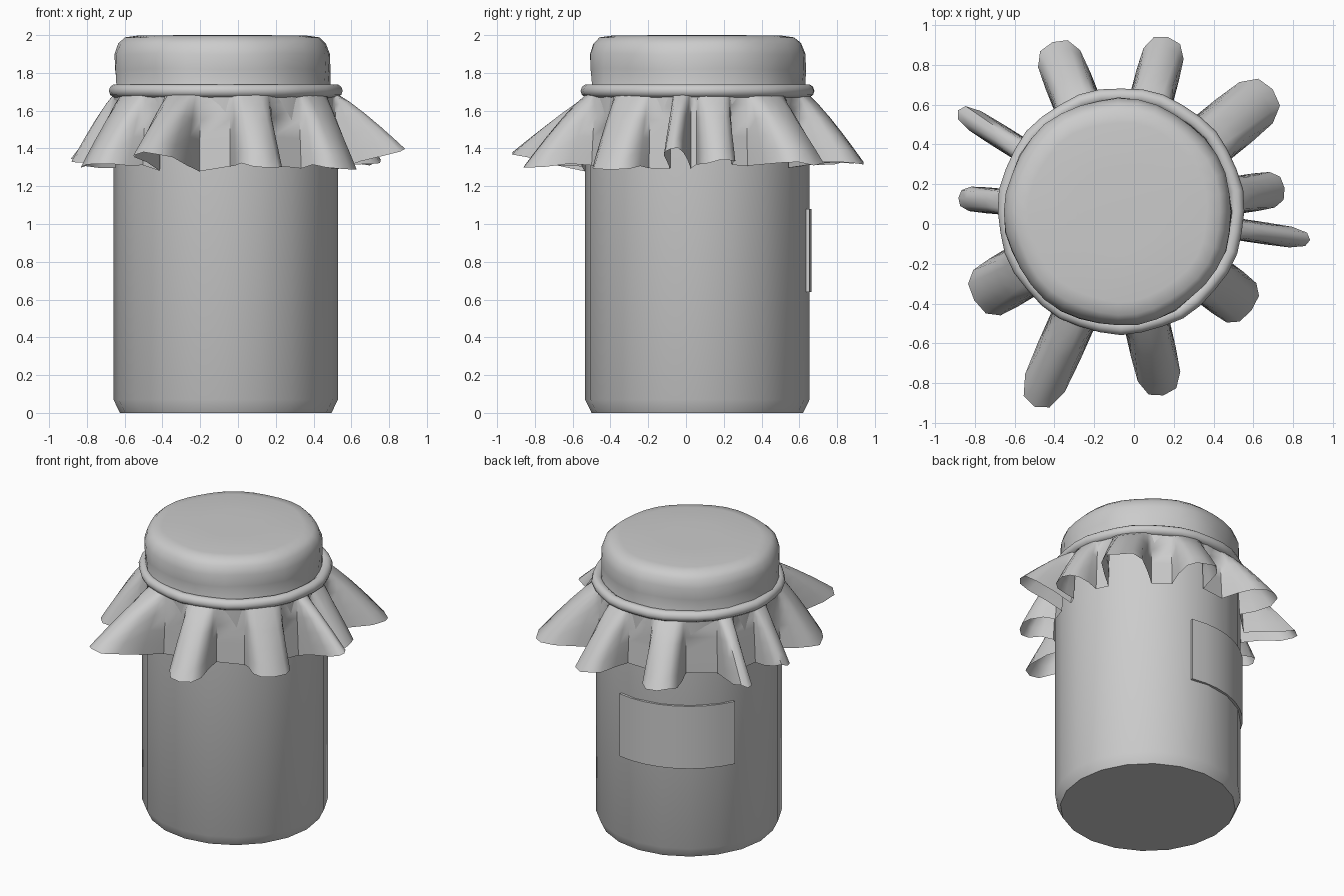
import bpy, math, random
from mathutils import Vector

if "Cube" in bpy.data.objects:
    bpy.data.objects.remove(bpy.data.objects["Cube"])

random.seed(4)
CX, CY = -0.065, 0.06          # jar axis


def make(name, verts, faces, angle=40):
    me = bpy.data.meshes.new(name)
    me.from_pydata([tuple(v) for v in verts], [], faces)
    me.update()
    ob = bpy.data.objects.new(name, me)
    bpy.context.collection.objects.link(ob)
    bpy.ops.object.select_all(action='DESELECT')
    ob.select_set(True)
    bpy.context.view_layer.objects.active = ob
    bpy.ops.object.shade_smooth_by_angle(angle=math.radians(angle))
    return ob


def bridge(rings, n, closed=False):
    """Quads between successive rings of n points."""
    faces = []
    for k in range(rings if closed else rings - 1):
        a, b = k * n, ((k + 1) % rings) * n
        for i in range(n):
            j = (i + 1) % n
            faces.append((a + i, a + j, b + j, b + i))
    return faces


def ring(r, z, n, cx=CX, cy=CY, wobble=None):
    pts = []
    for i in range(n):
        a = math.tau * i / n
        dr, dz = wobble(a, z) if wobble else (0, 0)
        pts.append(Vector((cx + (r + dr) * math.cos(a), cy + (r + dr) * math.sin(a), z + dz)))
    return pts


# Jar body: 20 sides with a chamfered foot
N = 20
verts = []
for r, z in [(0.56, 0), (0.594, 0.07), (0.594, 1.68)]:
    verts += ring(r, z, N)
faces = bridge(3, N) + [tuple(reversed(range(N))), tuple(range(2 * N, 3 * N))]
make("jar", verts, faces, 30)

# Curved label on the back
verts, steps = [], 8
for i in range(steps + 1):
    a = math.radians(90 - 12 + 76 * i / steps)
    for r, z in [(0.588, 0.64), (0.606, 0.64), (0.606, 1.08), (0.588, 1.08)]:
        verts.append((CX + r * math.cos(a), CY + r * math.sin(a), z))
faces = bridge(steps + 1, 4) + [(0, 1, 2, 3), tuple(steps * 4 + k for k in (3, 2, 1, 0))]
faces = [tuple(reversed(f)) for f in faces]
make("label", verts, faces, 30)

# Cloth stretched over the lid, slightly wrinkled
N = 36


def wrinkle(a, z):
    low = max(0, 1.97 - z) / 0.25
    return (0.005 * math.sin(7 * a + 9 * z) + 0.005 * low * math.sin(17 * a + 1),
            0.003 * math.sin(5 * a) if 1.75 < z < 1.98 else 0)


verts = []
for r, z in [(0.585, 1.68), (0.565, 1.74), (0.57, 1.82), (0.57, 1.90),
             (0.55, 1.955), (0.515, 1.988), (0.45, 1.997), (0.2, 2.0)]:
    verts += ring(r, z, N, -0.08, 0.06, wrinkle)
faces = bridge(8, N) + [tuple(range(7 * N, 8 * N))]
make("cloth_top", verts, faces, 60)

# Tie cord round the neck
verts, M = [], 10
for k in range(M):
    b = math.tau * k / M
    verts += ring(0.582 + 0.037 * math.cos(b), 1.705 + 0.036 * math.sin(b), 36, CX, CY + 0.005,
                  lambda a, z: (0.004 * math.sin(11 * a), 0))
make("tie_cord", verts, bridge(M, 36, True), 60)

# Cloth frill: flaps as (angle, reach, half width, tip height)
flaps = [(-8.4, 0.96, 0.055, 1.40), (8.4, 0.83, 0.095, 1.33), (39, 0.98, 0.14, 1.32),
         (75, 0.91, 0.11, 1.32), (112, 0.92, 0.12, 1.33), (148, 0.965, 0.06, 1.35),
         (175, 0.82, 0.065, 1.34), (211, 0.86, 0.14, 1.31), (246, 1.07, 0.115, 1.37),
         (283, 0.945, 0.115, 1.31), (323, 0.82, 0.13, 1.30)]
side = [(0, 1.0), (0.35, 1.0), (0.72, 0.95), (0.94, 0.62)]
outline = [(u, -w) for u, w in side] + [(1, 0)] + [(u, w) for u, w in reversed(side)]
hem = []
for deg, reach, width, tip in flaps:
    a = math.radians(deg)
    base = math.sqrt(0.612 ** 2 - width ** 2)
    foot = 1.31 + random.uniform(-0.025, 0.04)
    for u, w in outline:
        p, q = base + (reach - base) * u, w * width
        z = foot + (tip - foot) * u + random.uniform(-0.012, 0.012)
        hem.append(Vector((p * math.cos(a) - q * math.sin(a),
                           p * math.sin(a) + q * math.cos(a), z)))
n, verts = len(hem), []
levels = [0, 0.15, 0.35, 0.6, 0.82, 1]
for t in levels:
    for h in hem:
        inner = Vector((h.x, h.y, 0)).normalized() * 0.59
        s = t ** 0.85
        verts.append((CX + inner.x + (h.x - inner.x) * s,
                      CY + inner.y + (h.y - inner.y) * s,
                      1.69 + (h.z - 1.69) * t))
faces = [tuple(reversed(f)) for f in bridge(len(levels), n)]
make("cloth_frill", verts, faces, 60)
